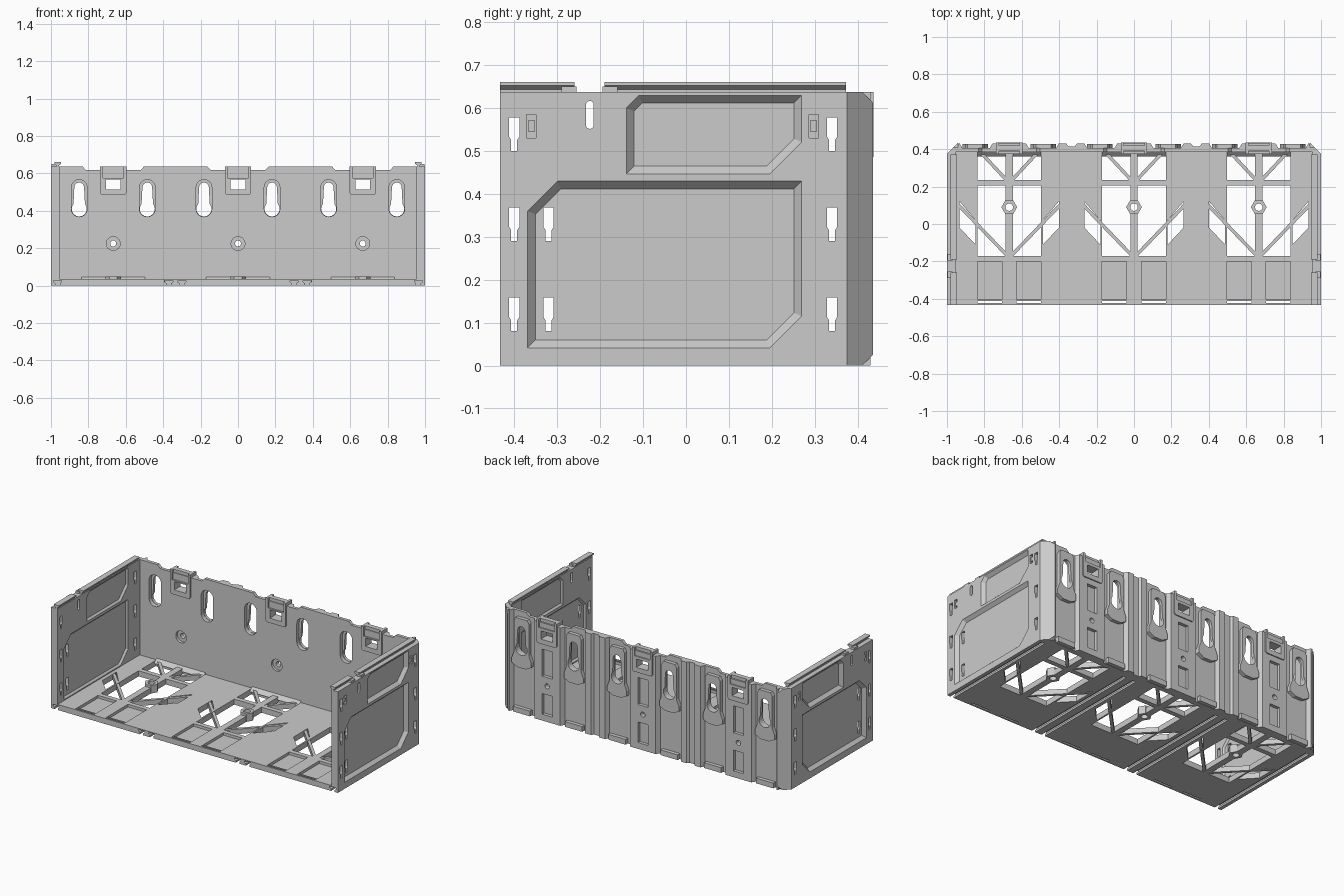
import bpy, bmesh
from math import sin, cos, pi, radians
from mathutils import Vector

if "Cube" in bpy.data.objects:
    bpy.data.objects.remove(bpy.data.objects["Cube"])

MODULES = (-0.667, 0.0, 0.667)


def offset(pts, d):
    """Move every edge of a convex outline inwards by d."""
    p = [Vector(q) for q in pts]
    area = sum(p[i - 1].x * p[i].y - p[i].x * p[i - 1].y for i in range(len(p)))
    if area < 0:
        p.reverse()
    out = []
    for i in range(len(p)):
        e1 = (p[i] - p[i - 1]).normalized()
        e2 = (p[(i + 1) % len(p)] - p[i]).normalized()
        n1, n2 = Vector((-e1.y, e1.x)), Vector((-e2.y, e2.x))
        out.append(p[i] + (n1 + n2) * d / (1 + n1.dot(n2)))
    return [tuple(q) for q in p], [tuple(q) for q in out]


def prism(bm, pts, axis, a, b, inset=0.0):
    """Extrude an outline along an axis from a to b, optionally tapered."""
    ends = offset(pts, inset) if inset else (pts, pts)
    place = {'x': lambda u, v, w: (w, u, v),
             'y': lambda u, v, w: (u, w, v),
             'z': lambda u, v, w: (u, v, w)}[axis]
    r0 = [bm.verts.new(place(*q, a)) for q in ends[0]]
    r1 = [bm.verts.new(place(*q, b)) for q in ends[1]]
    n = len(r0)
    faces = [bm.faces.new(r0), bm.faces.new(r1)]
    faces += [bm.faces.new((r0[i], r0[(i + 1) % n], r1[(i + 1) % n], r1[i])) for i in range(n)]
    bmesh.ops.recalc_face_normals(bm, faces=faces)


def make(name, parts):
    bm = bmesh.new()
    for part in parts:
        prism(bm, *part)
    me = bpy.data.meshes.new(name)
    bm.to_mesh(me)
    bm.free()
    ob = bpy.data.objects.new(name, me)
    bpy.context.collection.objects.link(ob)
    return ob


def boolean(ob, parts, op='DIFFERENCE'):
    tool = make("cutter", parts)
    tool.hide_render = True
    m = ob.modifiers.new("bool", 'BOOLEAN')
    m.operation, m.solver, m.object = op, 'EXACT', tool
    dg = bpy.context.evaluated_depsgraph_get()
    me = bpy.data.meshes.new_from_object(ob.evaluated_get(dg))
    ob.modifiers.clear()
    ob.data = me
    bpy.data.objects.remove(tool)


def mirror(ob):
    ob.modifiers.new("mirror", 'MIRROR').use_mirror_merge = False


def rect(u0, u1, v0, v1):
    return [(u0, v0), (u1, v0), (u1, v1), (u0, v1)]


def arc(u, v, r, a0, a1, n):
    return [(u + r * cos(radians(a0 + (a1 - a0) * i / n)),
             v + r * sin(radians(a0 + (a1 - a0) * i / n))) for i in range(n + 1)]


def circle(u, v, r, n=24):
    return arc(u, v, r, 0, 360, n)[:-1]


def bar(p, q, w):
    p, q = Vector(p), Vector(q)
    d = (q - p).normalized() * w / 2
    s = Vector((-d.y, d.x))
    return [tuple(k) for k in (p + s, p - s, q - s, q + s)]


def dovetail(x):
    return [(x - .012, -.01), (x + .012, -.01), (x + .012, .012),
            (x + .022, .02), (x + .022, .028), (x - .022, .028), (x - .022, .02), (x - .012, .012)]


# Side walls: chamfered rear corner, bevelled panels inside and out
side = make("side_wall", [([(.955, -.433), (1, -.433), (1, .375), (.94, .435), (.94, .385), (.955, .385)], 'z', 0, .637)])
lower = [(-.37, .04), (.195, .04), (.27, .115), (.27, .43), (-.30, .43), (-.37, .36)]
upper = [(-.14, .445), (.195, .445), (.27, .52), (.27, .63), (-.11, .63), (-.14, .60)]
boolean(side, [(p, 'x', 1.001, .98, .019) for p in (lower, upper)])
boolean(side, [(p, 'x', .954, .966, .012) for p in (lower, upper)])
slots = [(y, z) for y in (-.40, .34) for z in (.08, .29, .50)] + [(-.32, .08), (-.32, .29)]
cuts = []
for y, z in slots:
    cuts.append(([(y - .007, z), (y + .007, z), (y + .007, z + .025), (y + .012, z + .033), (y + .012, z + .078),
                  (y - .012, z + .078), (y - .012, z + .033), (y - .007, z + .025)], 'x', .9, 1.1))
cuts.append((arc(-.224, .607, .009, 0, 180, 8) + arc(-.224, .56, .009, 180, 360, 8), 'x', .9, 1.1))
for y in (-.36, .297):
    cuts.append((rect(y - .011, y + .011, .53, .585), 'x', .982, 1.1))
cuts.append(([(.41, -.01), (.45, -.01), (.45, .025), (.435, .025), (.41, 0)], 'x', .9, 1.1))
cuts.append(([(.41, .637), (.435, .612), (.45, .612), (.45, .65), (.41, .65)], 'x', .9, 1.1))
boolean(side, cuts)
boolean(side, [(dovetail(.965), 'y', -.45, .36)])
mirror(side)

# Small latches in the side walls
mirror(make("side_latch", [(rect(y - .008, y + .008, .545, .57), 'x', .98, .996) for y in (-.36, .297)]))

# Dovetail rails on the side walls
rail = [(.957, .63), (.971, .63), (.971, .643), (.982, .652), (.982, .66), (.946, .66), (.946, .652), (.957, .643)]
mirror(make("top_rail", [(rail, 'y', -.433, -.26), (rail, 'y', -.19, .372)]))
mirror(make("rail_spring_clip", [(rect(-.29, -.255, .637, .65), 'x', .97, .996),
                                 (rect(-.195, -.16, .637, .65), 'x', .97, .996)]))

# Back wall: corrugated sheet
half = [(0, .43), (.09, .43), (.105, .405), (.25, .405), (.265, .43), (.305, .43), (.316, .415)]
back = []
for c in MODULES:
    for d, y in [(-d, y) for d, y in half[:0:-1]] + half[1:]:
        if abs(c + d) < .935:
            back.append((c + d, y))
outline = [(-.942, .385), (-.942, .43)] + back + [(.942, .43), (.942, .385)]
wall = make("back_wall", [(outline, 'z', 0, .637)])
keys = [c + s * .182 for c in MODULES for s in (-1, 1)]

# Raised bosses behind the keyholes and feet at the bottom of the channels
boolean(wall, [([(x - .068, .31), (x - .03, .29), (x + .03, .29), (x + .068, .31), (x + .068, .34), (x + .052, .38),
                 (x + .052, .58), (x + .04, .60), (x - .04, .60), (x - .052, .58), (x - .052, .38), (x - .068, .34)],
                'y', .39, .428) for x in keys], 'UNION')
boolean(wall, [(rect(x - .06, x + .06, .002, .035), 'y', .39, .428) for x in keys], 'UNION')

# Counterbores, recesses and scalloped top edge
cuts = [(arc(x, .525, .042, 0, 180, 12) + arc(x, .41, .042, 180, 360, 12), 'y', .37, .41) for x in keys]
for c in MODULES:
    cuts.append((circle(c, .225, .037), 'y', .37, .402))
    cuts.append(([(c - .145, .617), (c + .145, .617), (c + .172, .645), (c - .172, .645)], 'y', .3, .5))
    cuts.append((rect(c - .035, c + .035, .28, .45), 'y', .41, .5))
    cuts.append((rect(c - .035, c + .035, .04, .17), 'y', .41, .5))
    cuts.append((rect(c - .045, c + .045, .505, .575), 'y', .3, .5))
boolean(wall, cuts)
# Through holes
boolean(wall, [(arc(x, .525, .026, 0, 180, 12) + arc(x, .41, .04, 140, 400, 20), 'y', .3, .5) for x in keys]
        + [(circle(c, .225, .016), 'y', .3, .5) for c in MODULES])

# Clip frames at the top of the back wall
for i, c in enumerate(MODULES):
    clip = make("clip_frame_%d" % (i + 1), [([(c - .062, .485), (c + .062, .485), (c + .07, .495), (c + .07, .637),
                                              (c - .07, .637), (c - .07, .495)], 'y', .375, .437)])
    boolean(clip, [(rect(c - .04, c + .04, .515, .567), 'y', .3, .5),
                   (rect(c - .055, c + .055, .575, .65), 'y', .3, .39),
                   (rect(c - .055, c + .055, .585, .65), 'y', .42, .5)])

# Floor with windows, shallow front trays and underside grooves
floor = make("floor", [(rect(-.957, .957, -.433, .39), 'z', 0, .035)])
cuts, bars, trays = [], [], []
for c in MODULES:
    cuts.append((rect(c - .17, c + .17, -.17, .205), 'z', -.1, .1))
    cuts.append((rect(c - .17, c + .17, .235, .375), 'z', -.1, .1))
    bars.append((rect(c - .02, c + .02, -.18, .065), 'z', 0, .035))
    bars.append((rect(c - .02, c + .02, .115, .388), 'z', 0, .035))
    for s in (-1, 1):
        cuts.append(([(c + s * .265, .12), (c + s * .18, .02), (c + s * .18, -.11), (c + s * .265, -.02)], 'z', -.1, .1))
        x0, x1 = sorted((c + s * .04, c + s * .17))
        cuts.append((rect(x0, x1, -.422, -.411), 'z', -.1, .1))
        trays.append((rect(x0, x1, -.405, -.20), 'z', .018, .1))
        bars.append((bar((c + s * .27, .10), (c + s * .01, -.17), .018), 'z', .002, .033))
        bars.append((bar((c + s * .15, .38), (c + s * .01, .23), .018), 'z', .002, .033))
boolean(floor, cuts + trays)
boolean(floor, [(dovetail(x), 'y', -.45, .36) for x in (-.965, -.37, -.30, .30, .37, .965)])
make("floor_struts", bars)
# Sloped ledges where the floor windows meet the back wall
make("floor_rear_ledge", [([(.36, .022), (.39, .022), (.39, .05)], 'x', c - .17, c + .17) for c in MODULES])

# Hexagonal screw bosses in the floor
for i, c in enumerate(MODULES):
    boss = make("screw_boss_%d" % (i + 1), [(circle(c, .09, .042, 6), 'z', 0, .05)])
    boolean(boss, [(circle(c, .09, .02, 20), 'z', -.1, .1)])
